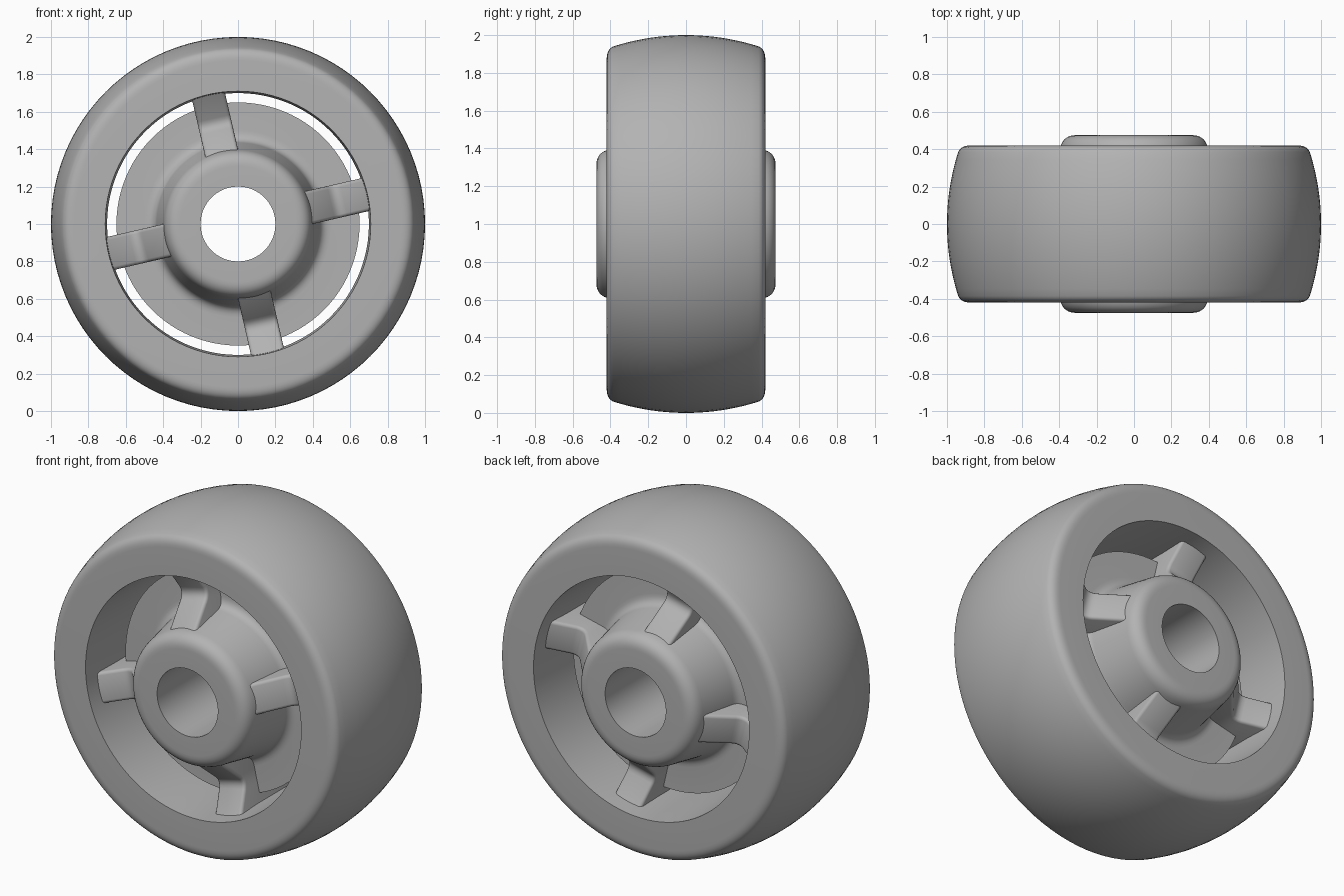
import bpy, bmesh
from math import sin, cos, pi, radians, sqrt
from mathutils import Matrix, Vector

cube = bpy.data.objects.get("Cube")
if cube:
    bpy.data.objects.remove(cube)

grey = bpy.data.materials.new("light grey")
grey.use_nodes = True
COLOR = (0.45, 0.45, 0.45, 1)
grey.diffuse_color = COLOR
grey.node_tree.nodes["Principled BSDF"].inputs["Base Color"].default_value = COLOR

SIDES = 96


def finish(bm, name):
    bmesh.ops.recalc_face_normals(bm, faces=bm.faces)
    mesh = bpy.data.meshes.new(name)
    bm.to_mesh(mesh)
    bm.free()
    mesh.materials.append(grey)
    obj = bpy.data.objects.new(name, mesh)
    bpy.context.collection.objects.link(obj)
    obj.location.z = 1
    return obj


def smooth(obj):
    bpy.ops.object.select_all(action='DESELECT')
    obj.select_set(True)
    bpy.context.view_layer.objects.active = obj
    bpy.ops.object.shade_smooth_by_angle(angle=radians(32))


def curve(a, b, c, n=6):
    """Rounded corner from a to c, pulled towards b; points are (radius, y)."""
    a, b, c = Vector(a), Vector(b), Vector(c)
    return [tuple(a * (1 - t) ** 2 + b * 2 * t * (1 - t) + c * t * t)
            for t in (i / n for i in range(n + 1))]


def mirrored(half):
    """Close a half profile (y >= 0) with its reflection across y = 0."""
    return half + [(r, -y) for r, y in reversed(half) if y > 1e-6]


def lathe(name, profile):
    """Revolve a closed (radius, y) profile around the y axis."""
    bm = bmesh.new()
    rings = []
    for i in range(SIDES):
        a = 2 * pi * i / SIDES
        rings.append([bm.verts.new((r * cos(a), y, r * sin(a))) for r, y in profile])
    n = len(profile)
    for i in range(SIDES):
        p, q = rings[i], rings[(i + 1) % SIDES]
        for j in range(n):
            k = (j + 1) % n
            bm.faces.new((p[j], p[k], q[k], q[j]))
    obj = finish(bm, name)
    smooth(obj)
    return obj


# Tyre: crowned tread, rounded shoulder, tapered opening and a straight inner land
crown_r, edge = 1.265, 0.385
crown = [(1 - crown_r + sqrt(crown_r ** 2 - y * y), y)
         for y in (edge * i / 10 for i in range(11))]
shoulder = curve(crown[-1], (0.925, 0.42), (0.875, 0.42))
tyre = crown + shoulder[1:] + [(0.71, 0.42), (0.70, 0.17)]
lathe("tyre", mirrored(tyre))

# Hub and web disc: bored hub flaring into a flat disc
hub = [(0.2, 0.475)]
hub += curve((0.31, 0.475), (0.38, 0.475), (0.395, 0.405), 8)
hub += curve((0.435, 0.18), (0.445, 0.13), (0.5, 0.13))
hub += [(0.65, 0.13)]
lathe("hub_and_disc", mirrored(hub))

# Spokes: four tilted ribs with a valley between hub and tyre
spoke_half = [(0.34, 0.43), (0.385, 0.405)]
spoke_half += curve((0.51, 0.265), (0.54, 0.23), (0.58, 0.25), 5)
spoke_half += [(0.70, 0.32), (0.725, 0.335)]
HALF_WIDTH = 0.09
for i, label in enumerate(("left", "upper", "right", "lower")):
    bm = bmesh.new()
    face = bm.faces.new([bm.verts.new((r, y, -HALF_WIDTH)) for r, y in mirrored(spoke_half)])
    out = bmesh.ops.extrude_face_region(bm, geom=[face])
    moved = [g for g in out["geom"] if isinstance(g, bmesh.types.BMVert)]
    bmesh.ops.translate(bm, verts=moved, vec=(0, 0, 2 * HALF_WIDTH))
    # round only the long edges along each side
    rims = [e for e in bm.edges
            if abs(e.verts[0].co.z - e.verts[1].co.z) < 1e-6
            and abs(e.verts[0].co.x - e.verts[1].co.x) > 1e-4]
    bmesh.ops.bevel(bm, geom=rims, offset=0.018, segments=3, profile=0.5, affect='EDGES')
    bmesh.ops.rotate(bm, verts=bm.verts, cent=(0, 0, 0),
                     matrix=Matrix.Rotation(-radians(13 + 90 * i), 3, 'Y'))
    smooth(finish(bm, label + "_spoke"))
